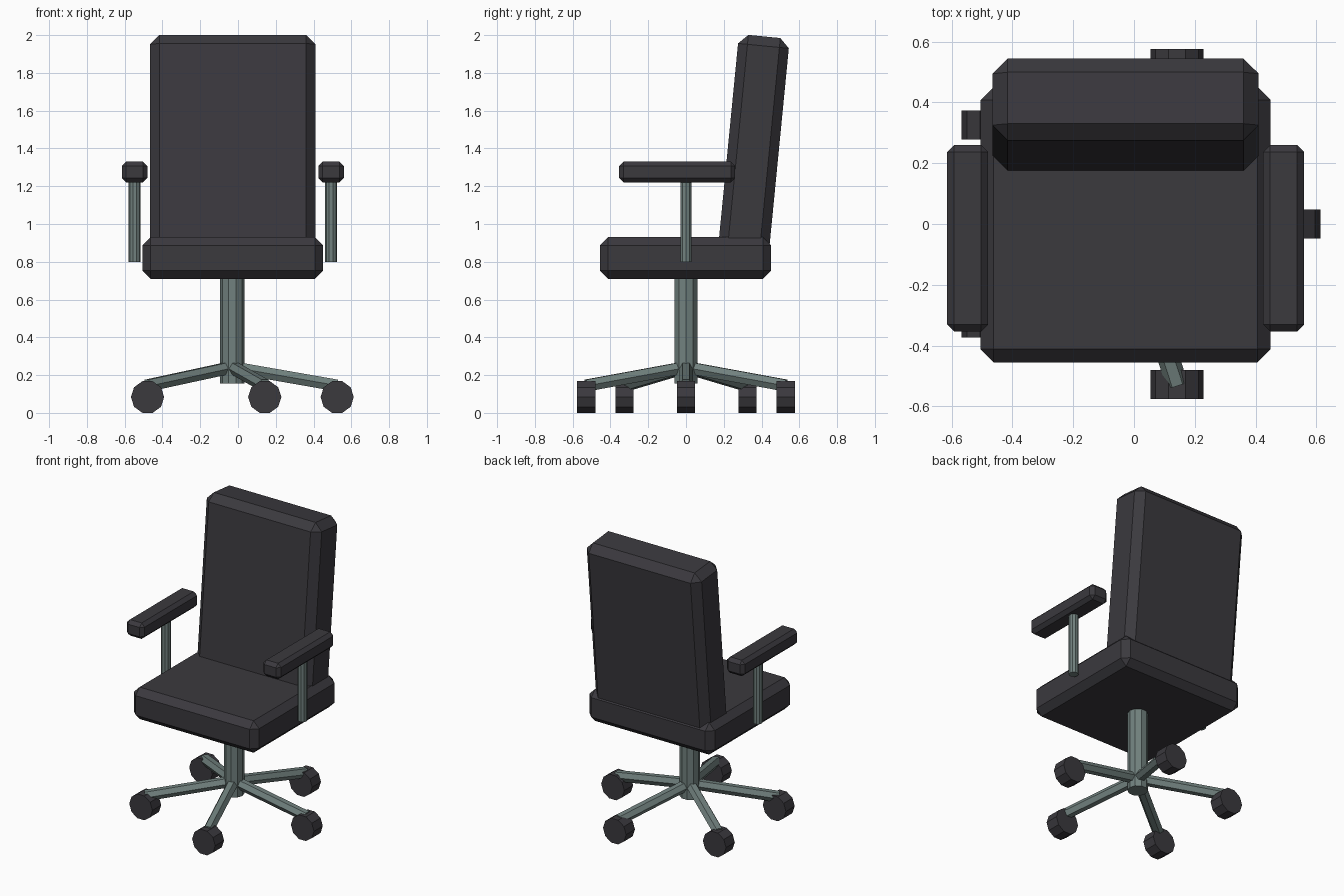
import bpy, bmesh, math
from mathutils import Vector, Matrix

if "Cube" in bpy.data.objects:
    bpy.data.objects.remove(bpy.data.objects["Cube"])

CX = -0.0275  # chair centre line


def material(name, rgb):
    m = bpy.data.materials.new(name)
    m.diffuse_color = (*rgb, 1)
    m.use_nodes = True
    m.node_tree.nodes["Principled BSDF"].inputs["Base Color"].default_value = m.diffuse_color
    return m


dark = material("charcoal padding", (0.043, 0.041, 0.048))
metal = material("grey green metal", (0.165, 0.22, 0.21))


def finish(name, bm, mat):
    me = bpy.data.meshes.new(name)
    bmesh.ops.recalc_face_normals(bm, faces=bm.faces)
    bm.to_mesh(me)
    bm.free()
    me.materials.append(mat)
    ob = bpy.data.objects.new(name, me)
    bpy.context.collection.objects.link(ob)
    return ob


def pad(name, centre, size, bevel, tilt=0.0):
    """Box with chamfered edges, leaning about x."""
    bm = bmesh.new()
    bmesh.ops.create_cube(bm, size=1)
    bmesh.ops.scale(bm, vec=size, verts=bm.verts)
    bmesh.ops.bevel(bm, geom=bm.edges[:], offset=bevel, segments=1,
                    profile=0.5, affect='EDGES')
    ob = finish(name, bm, dark)
    ob.location = centre
    ob.rotation_euler.x = tilt
    return ob


def rod(name, a, b, radius, sides, mat, spin=0.0):
    """Prism between two points; spin turns the cross-section."""
    a, b = Vector(a), Vector(b)
    d = b - a
    z = d.normalized()
    ref = Vector((0, 0, 1)) if abs(z.z) < 0.9 else Vector((0, 1, 0))
    x = ref.cross(z).normalized()
    y = z.cross(x)
    rot = Matrix((x, y, z)).transposed().to_4x4()
    bm = bmesh.new()
    bmesh.ops.create_cone(bm, cap_ends=True, segments=sides, radius1=radius,
                          radius2=radius, depth=d.length)
    # put a corner on the local x axis
    first = max(bm.verts, key=lambda v: v.co.x)
    ang = math.atan2(first.co.y, first.co.x)
    bmesh.ops.transform(bm, matrix=Matrix.Translation((a + b) / 2) @ rot
                        @ Matrix.Rotation(spin - ang, 4, 'Z'), verts=bm.verts)
    return finish(name, bm, mat)


# Seat and leaning backrest
pad("seat", (CX, -0.002, 0.82), (0.955, 0.906, 0.22), 0.043)
pad("backrest", (CX, 0.3585, 1.4165), (0.876, 0.27, 1.158), 0.05,
    -math.radians(5.58))

# Armrests on posts
for side, label in ((-1, "left"), (1, "right")):
    x = CX + side * 0.52
    pad(label + "_armrest", (x, -0.047, 1.275), (0.135, 0.614, 0.11), 0.023)
    rod(label + "_armrest_post", (x, 0, 0.80), (x, 0, 1.24), 0.031, 10, metal)

# Central column
CB = -0.03
rod("column", (CB, 0, 0.155), (CB, 0, 0.74), 0.064, 10, metal)

# Five-spoke base with wheels
for i in range(5):
    t = i * math.tau / 5
    c, s = math.cos(t), math.sin(t)
    r = 0.555
    rod(f"base_leg_{i + 1}", (CB, 0, 0.242), (CB + r * c, r * s, 0.145),
        0.036, 6, metal)
    wx, wy = CB + r * c, r * s
    rod(f"wheel_{i + 1}", (wx, wy - 0.048, 0.084), (wx, wy + 0.048, 0.084),
        0.088, 10, dark)
